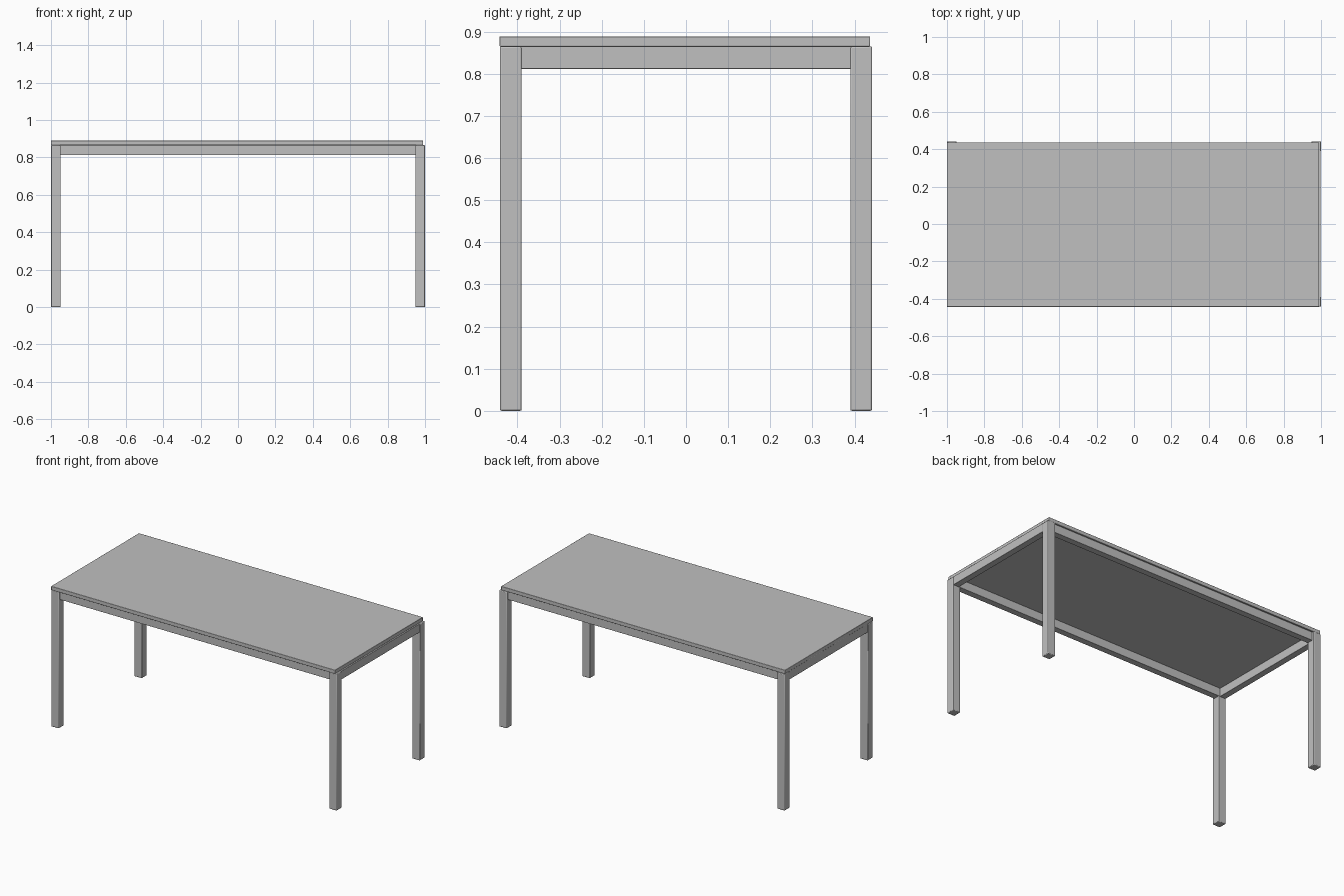
import bpy

cube = bpy.data.objects.get("Cube")
if cube:
    bpy.data.objects.remove(cube, do_unlink=True)

# One plain grey finish for the whole table
grey = bpy.data.materials.new("light_grey")
grey.use_nodes = True
color = (0.53, 0.53, 0.53, 1.0)
grey.diffuse_color = color
grey.node_tree.nodes["Principled BSDF"].inputs["Base Color"].default_value = color


def box(name, low, high, bevel):
    """Box between two corners with softly rounded edges."""
    centre = [(a + b) / 2 for a, b in zip(low, high)]
    bpy.ops.mesh.primitive_cube_add(size=1, location=centre)
    obj = bpy.context.object
    obj.name = name
    obj.scale = [b - a for a, b in zip(low, high)]
    bpy.ops.object.transform_apply(location=False, rotation=False, scale=True)
    obj.data.materials.append(grey)
    mod = obj.modifiers.new("soft_edges", "BEVEL")
    mod.width = bevel
    mod.segments = 2
    bpy.ops.object.shade_smooth_by_angle()
    return obj


X, Y = 1.0, 0.442            # outer frame half sizes
LEG = 0.052                  # square leg width
FRAME_TOP, RAIL_LOW = 0.865, 0.812
RAIL = 0.04                  # rail thickness
INSET = 0.014                # long rails sit back from the legs

# Table top, shifted slightly on the frame
box("table_top", (-1.0, -0.443, FRAME_TOP), (0.99, 0.437, 0.889), 0.002)

# Four legs
for sx, side in ((1, "left"), (-1, "right")):
    for sy, end in ((-1, "front"), (1, "back")):
        xs = sorted((sx * X, sx * (X - LEG)))
        ys = sorted((sy * Y, sy * (Y - LEG)))
        box(f"{end}_{side}_leg", (xs[0], ys[0], 0), (xs[1], ys[1], FRAME_TOP), 0.004)

# Long rails, set back under the top
for sy, end in ((-1, "front"), (1, "back")):
    ys = sorted((sy * (Y - INSET), sy * (Y - INSET - RAIL)))
    box(f"{end}_rail", (-X + LEG - 0.006, ys[0], RAIL_LOW),
        (X - LEG + 0.006, ys[1], FRAME_TOP), 0.001)

# Short rails, almost flush with the legs
for sx, side in ((1, "left"), (-1, "right")):
    xs = sorted((sx * (X - 0.002), sx * (X - 0.002 - RAIL)))
    box(f"{side}_rail", (xs[0], -Y + LEG - 0.006, RAIL_LOW),
        (xs[1], Y - LEG + 0.006, FRAME_TOP), 0.001)
